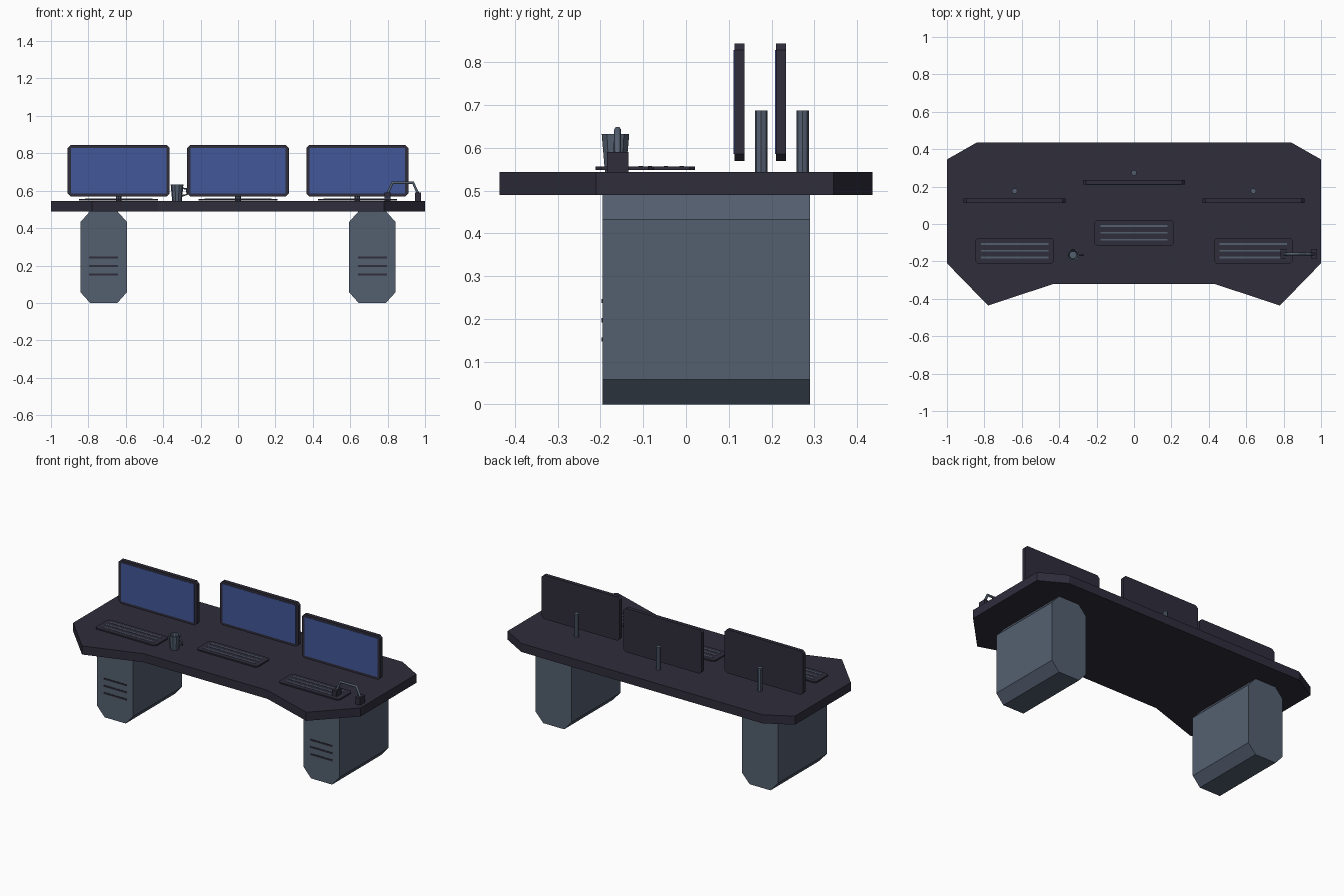
import bpy, bmesh, math
from mathutils import Vector

cube = bpy.data.objects.get("Cube")
if cube:
    bpy.data.objects.remove(cube, do_unlink=True)


def material(name, rgb):
    m = bpy.data.materials.new(name)
    m.use_nodes = True
    col = (*rgb, 1)
    m.diffuse_color = col
    m.node_tree.nodes["Principled BSDF"].inputs["Base Color"].default_value = col
    return m


DARK = material("charcoal", (0.028, 0.026, 0.044))
GREY = material("slate grey", (0.088, 0.115, 0.162))
BLUE = material("screen blue", (0.055, 0.095, 0.32))


def finish(name, bm, mat):
    bmesh.ops.recalc_face_normals(bm, faces=bm.faces)
    me = bpy.data.meshes.new(name)
    bm.to_mesh(me)
    bm.free()
    me.materials.append(mat)
    ob = bpy.data.objects.new(name, me)
    bpy.context.collection.objects.link(ob)
    return ob


def prism(name, outline, lo, hi, mat, axis="z"):
    """Extrude a 2D outline along z (outline in xy) or y (outline in xz)."""
    bm = bmesh.new()
    place = (lambda a, b: (a, b, lo)) if axis == "z" else (lambda a, b: (a, lo, b))
    face = bm.faces.new([bm.verts.new(place(a, b)) for a, b in outline])
    new = bmesh.ops.extrude_face_region(bm, geom=[face])["geom"]
    step = Vector((0, 0, hi - lo)) if axis == "z" else Vector((0, hi - lo, 0))
    bmesh.ops.translate(bm, vec=step, verts=[v for v in new if isinstance(v, bmesh.types.BMVert)])
    return finish(name, bm, mat)


def rect(cx, cy, w, h, cut_x=0, cut_y=None):
    """Rectangle outline, with chamfered corners if a cut is given."""
    cut_y = cut_x if cut_y is None else cut_y
    pts = []
    for sx, sy in ((1, 1), (-1, 1), (-1, -1), (1, -1)):
        x, y = cx + sx * w / 2, cy + sy * h / 2
        if cut_x:
            pair = [(x, y - sy * cut_y), (x - sx * cut_x, y)]
            pts += pair if sx * sy > 0 else pair[::-1]
        else:
            pts.append((x, y))
    return pts


def lathe(name, centre, profile, sides, mat):
    """Spin a closed-at-axis radius/height profile around z."""
    bm = bmesh.new()
    verts = [bm.verts.new((r, 0, z)) for r, z in profile]
    edges = [bm.edges.new(p) for p in zip(verts, verts[1:])]
    bmesh.ops.spin(bm, geom=verts + edges, cent=(0, 0, 0), axis=(0, 0, 1),
                   angle=math.tau, steps=sides, use_duplicate=False)
    bmesh.ops.remove_doubles(bm, verts=bm.verts, dist=0.0005)
    ob = finish(name, bm, mat)
    ob.location = (*centre, 0)
    return ob


def tube(name, points, radius, mat):
    """Bent rod through the given points."""
    cu = bpy.data.curves.new(name, "CURVE")
    cu.dimensions = "3D"
    cu.bevel_depth = radius
    cu.bevel_resolution = 1
    cu.use_fill_caps = True
    sp = cu.splines.new("POLY")
    sp.points.add(len(points) - 1)
    for p, co in zip(sp.points, points):
        p.co = (*co, 1)
    cu.materials.append(mat)
    ob = bpy.data.objects.new(name, cu)
    bpy.context.collection.objects.link(ob)
    return ob


TOP = 0.544

# Desk top with swept front wings
half = [(0.43, -0.32), (0.78, -0.436), (1, -0.21), (1, 0.345), (0.84, 0.436)]
prism("desk_top", half + [(-x, y) for x, y in reversed(half)], 0.49, TOP, DARK)

# Pedestals with vent slats on the front
for side, s in (("left", 1), ("right", -1)):
    x = s * 0.718
    prism(side + "_pedestal", rect(x, 0.245, 0.25, 0.49, 0.052, 0.058), -0.195, 0.29, GREY, "y")
    for i in range(3):
        prism(f"{side}_vent_slat_{i + 1}", rect(x, 0.152 + 0.045 * i, 0.155, 0.01),
              -0.198, -0.19, DARK, "y")

# Workstations: monitor, post and keyboard
for name, x, y, ky in (("right", -0.638, 0.125, -0.143), ("centre", 0, 0.222, -0.047),
                       ("left", 0.638, 0.125, -0.143)):
    prism(name + "_monitor_frame", rect(x, 0.707, 0.545, 0.275, 0.016), y - 0.012, y + 0.012, DARK, "y")
    prism(name + "_screen", rect(x, 0.707, 0.51, 0.243), y - 0.0135, y - 0.011, BLUE, "y")
    lathe(name + "_monitor_post", (x, y + 0.051),
          [(0, TOP), (0.015, TOP), (0.015, 0.688), (0, 0.688)], 8, GREY)
    prism(name + "_keyboard", rect(x, ky, 0.422, 0.137, 0.013), 0.548, 0.556, DARK)
    for i in (-1, 0, 1):
        prism(f"{name}_key_row_{i + 2}", rect(x, ky + 0.037 * i, 0.36, 0.01), 0.554, 0.558, GREY)

# Mug with hollow inside and a handle
lathe("mug", (-0.326, -0.165),
      [(0, TOP), (0.026, TOP), (0.034, 0.633), (0.027, 0.633), (0.02, 0.556), (0, 0.556)], 10, GREY)
tube("mug_handle", [(-0.298, -0.165, 0.613), (-0.276, -0.165, 0.61),
                    (-0.272, -0.165, 0.58), (-0.299, -0.165, 0.573)], 0.005, GREY)

# Headset resting on its ear cups
for side, x in (("right", 0.8), ("left", 0.962)):
    prism(side + "_ear_cup", rect(x, -0.16, 0.032, 0.05), TOP, 0.59, DARK)
tube("headset_band", [(0.8, -0.16, 0.585), (0.826, -0.16, 0.643),
                      (0.936, -0.16, 0.643), (0.962, -0.16, 0.585)], 0.008, GREY)
